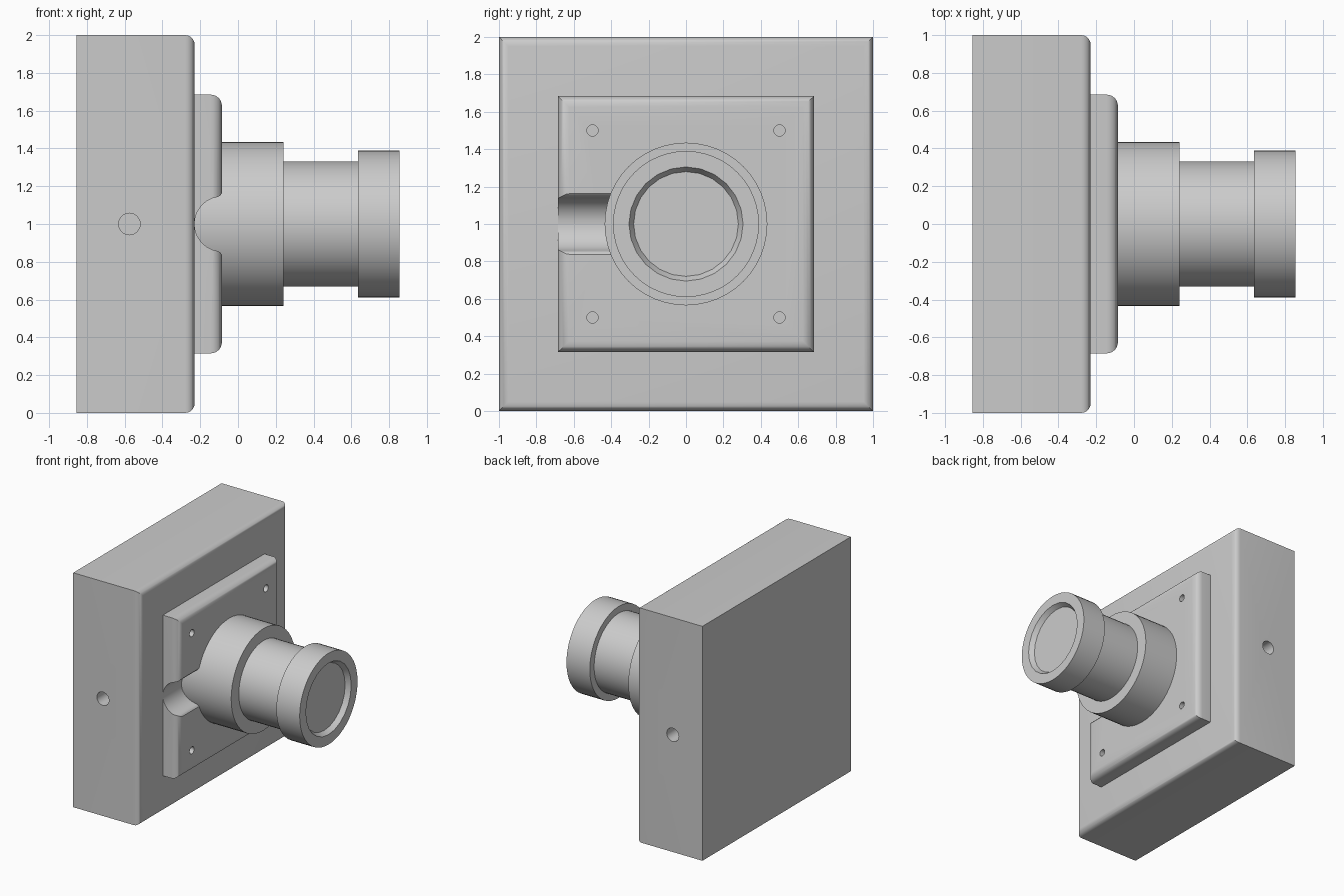
import bpy, bmesh, math
from mathutils import Matrix, Vector

if "Cube" in bpy.data.objects:
    bpy.data.objects.remove(bpy.data.objects["Cube"])

GREY = (0.6, 0.6, 0.6, 1)
mat = bpy.data.materials.new("plain grey")
mat.use_nodes = True
mat.diffuse_color = GREY
mat.node_tree.nodes["Principled BSDF"].inputs["Base Color"].default_value = GREY


def finish(name, bm):
    bmesh.ops.recalc_face_normals(bm, faces=bm.faces)
    me = bpy.data.meshes.new(name)
    bm.to_mesh(me)
    bm.free()
    me.materials.append(mat)
    ob = bpy.data.objects.new(name, me)
    bpy.context.collection.objects.link(ob)
    return ob


def slab(name, x0, x1, half, radius):
    """Square block, rounded only along the border of its +x face."""
    bm = bmesh.new()
    size = Matrix.Diagonal((x1 - x0, 2 * half, 2 * half, 1))
    bmesh.ops.create_cube(bm, size=1, matrix=Matrix.Translation(((x0 + x1) / 2, 0, 1)) @ size)
    rim = [e for e in bm.edges if all(v.co.x > x1 - 0.001 for v in e.verts)]
    bmesh.ops.bevel(bm, geom=rim, offset=radius, segments=6, profile=0.5, affect='EDGES')
    return finish(name, bm)


def rod(name, start, end, r1, r2, sides):
    """Cylinder or cone between two points."""
    a, b = Vector(start), Vector(end)
    turn = (b - a).to_track_quat('Z', 'Y').to_matrix().to_4x4()
    bm = bmesh.new()
    bmesh.ops.create_cone(bm, cap_ends=True, segments=sides, radius1=r1, radius2=r2,
                          depth=(b - a).length, matrix=Matrix.Translation((a + b) / 2) @ turn)
    return finish(name, bm)


def cut(ob, cutter):
    cutter.hide_render = True
    mod = ob.modifiers.new("cut", 'BOOLEAN')
    mod.operation, mod.object, mod.solver = 'DIFFERENCE', cutter, 'EXACT'
    bpy.context.view_layer.objects.active = ob
    bpy.ops.object.modifier_apply(modifier=mod.name)
    bpy.data.objects.remove(cutter)


def smooth(ob):
    bpy.ops.object.select_all(action='DESELECT')
    ob.select_set(True)
    bpy.context.view_layer.objects.active = ob
    bpy.ops.object.shade_smooth_by_angle(angle=math.radians(35))


BODY_FRONT, PLATE_FRONT = -0.23, -0.085

# Main housing with a socket in each side
housing = slab("housing", -0.855, BODY_FRONT, 1.0, 0.05)
for side in (-1, 1):
    cut(housing, rod("socket_cutter", (-0.575, side * 1.1, 1), (-0.575, side * 0.85, 1), 0.057, 0.057, 32))

# Mounting plate with four screw holes
plate = slab("mounting_plate", BODY_FRONT, PLATE_FRONT, 0.685, 0.06)
for y in (-0.5, 0.5):
    for z in (0.5, 1.5):
        cut(plate, rod("hole_cutter", (0, y, z), (-0.18, y, z), 0.03, 0.03, 24))

# Cable groove: round bottom and flared lips
R = 0.145
upper = [(PLATE_FRONT - R * math.cos(t), R * math.sin(t))
         for t in (math.radians(d) for d in range(0, 81, 8))]
upper += [(-0.095, 0.15), (PLATE_FRONT, 0.162), (0, 0.162)]
profile = upper + [(x, -z) for x, z in reversed(upper[1:])]
bm = bmesh.new()
face = bm.faces.new([bm.verts.new((x, -0.8, 1 + z)) for x, z in profile])
grown = bmesh.ops.extrude_face_region(bm, geom=[face])["geom"]
bmesh.ops.translate(bm, vec=(0, 0.6, 0), verts=[g for g in grown if isinstance(g, bmesh.types.BMVert)])
cut(plate, finish("groove_cutter", bm))

# Lens barrel, stepped along +x
collar = rod("barrel_collar", (BODY_FRONT, 0, 1), (0.24, 0, 1), 0.435, 0.435, 48)
barrel = rod("barrel", (0.23, 0, 1), (0.645, 0, 1), 0.332, 0.332, 48)
ring = rod("lens_ring", (0.635, 0, 1), (0.855, 0, 1), 0.39, 0.39, 48)
# Shallow tapered recess in the ring
cut(ring, rod("recess_cutter", (0.815, 0, 1), (0.895, 0, 1), 0.28, 0.33, 24))

for ob in (housing, plate, collar, barrel, ring):
    smooth(ob)
